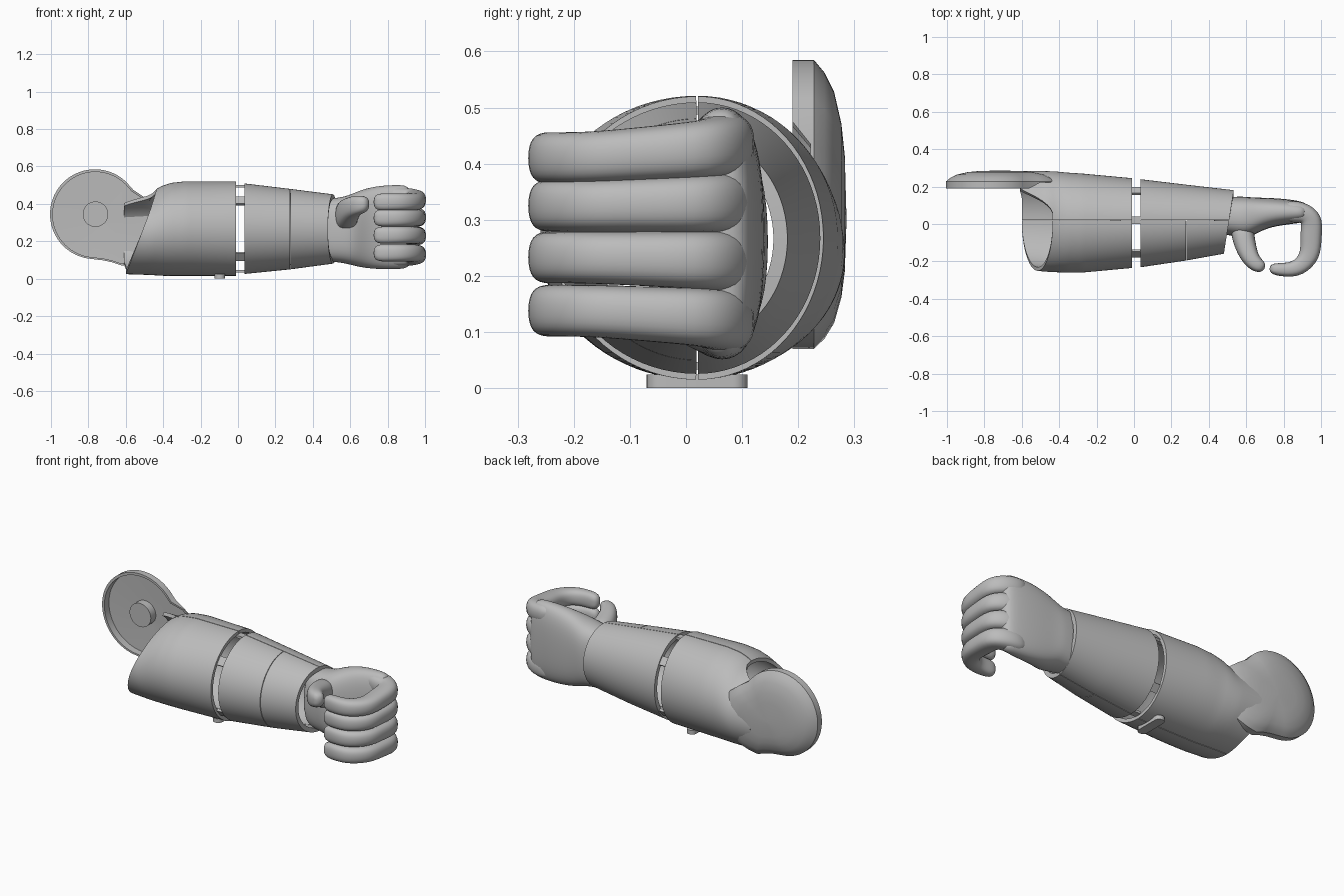
import bpy, bmesh, math
from mathutils import Vector

if "Cube" in bpy.data.objects:
    bpy.data.objects.remove(bpy.data.objects["Cube"], do_unlink=True)

grey = bpy.data.materials.new("plain_grey")
grey.use_nodes = True
grey.diffuse_color = (0.5, 0.5, 0.5, 1)
grey.node_tree.nodes["Principled BSDF"].inputs["Base Color"].default_value = (0.5, 0.5, 0.5, 1)


def finish(name, bm, subsurf=0, angle=35):
    bmesh.ops.recalc_face_normals(bm, faces=bm.faces[:])
    mesh = bpy.data.meshes.new(name)
    bm.to_mesh(mesh)
    bm.free()
    mesh.materials.append(grey)
    obj = bpy.data.objects.new(name, mesh)
    bpy.context.collection.objects.link(obj)
    bpy.ops.object.select_all(action='DESELECT')
    obj.select_set(True)
    bpy.context.view_layer.objects.active = obj
    if subsurf:
        mod = obj.modifiers.new("Smooth", 'SUBSURF')
        mod.levels = mod.render_levels = subsurf
        bpy.ops.object.shade_smooth()
    else:
        bpy.ops.object.shade_smooth_by_angle(angle=math.radians(angle))
    return obj


def loft(name, loops, subsurf=0):
    """Skin closed loops of equal length and cap both ends."""
    bm = bmesh.new()
    rings = [[bm.verts.new(p) for p in loop] for loop in loops]
    n = len(rings[0])
    for a, b in zip(rings, rings[1:]):
        for i in range(n):
            j = (i + 1) % n
            bm.faces.new((a[i], a[j], b[j], b[i]))
    bm.faces.new(rings[0])
    bm.faces.new(rings[-1])
    return finish(name, bm, subsurf)


def tube(name, path, radii, sides=8, power=0.7):
    """Soft boxy tube: radii are (horizontal, vertical) along the path."""
    path = [Vector(p) for p in path]
    loops = []
    for k, p in enumerate(path):
        t = path[min(k + 1, len(path) - 1)] - path[max(k - 1, 0)]
        side = Vector((t.y, -t.x, 0)).normalized()
        loop = []
        for i in range(sides):
            a = 2 * math.pi * (i + 0.5) / sides
            c, s = math.cos(a), math.sin(a)
            u = math.copysign(abs(c) ** power, c) * radii[k][0] * 1.1
            v = math.copysign(abs(s) ** power, s) * radii[k][1] * 1.1
            loop.append(p + side * u + Vector((0, 0, v)))
        loops.append(loop)
    return loft(name, loops, 2)


def interp(table, x):
    x = min(max(x, table[0][0]), table[-1][0])
    for a, b in zip(table, table[1:]):
        if x <= b[0]:
            f = (x - a[0]) / (b[0] - a[0])
            return [p + (q - p) * f for p, q in zip(a[1:], b[1:])]


SEAM = 0.02


def section(table, x, side, a, inset=0):
    """Point on the sleeve; a runs from the top seam to the bottom seam."""
    front, back, low, high = interp(table, x)
    hy = (back if side > 0 else front) - inset
    hz = (high - low) / 2 - inset
    return Vector((x, SEAM + side * hy * math.sin(a), (low + high) / 2 + hz * math.cos(a)))


def half_shell(name, table, side, start, end, thick, nx=16, na=40):
    loops = []
    for i in range(na + 1):
        a = 0.007 + (math.pi - 0.014) * i / na
        ref = section(table, (table[0][0] + table[-1][0]) / 2, side, a)
        x0, x1 = start(ref), end(ref)
        xs = [x0 + (x1 - x0) * k / nx for k in range(nx + 1)]
        loops.append([section(table, x, side, a) for x in xs]
                     + [section(table, x, side, a, thick) for x in reversed(xs)])
    return loft(name, loops)


def block(name, centre, size, bevel, turn=0):
    bm = bmesh.new()
    bmesh.ops.create_cube(bm, size=1)
    bmesh.ops.scale(bm, vec=size, verts=bm.verts)
    if bevel:
        edges = [e for e in bm.edges if abs((e.verts[0].co - e.verts[1].co).z) > size[2] / 2]
        bmesh.ops.bevel(bm, geom=edges, offset=bevel, segments=6, affect='EDGES', profile=0.5)
    obj = finish(name, bm)
    obj.location = centre
    obj.rotation_euler.x = turn
    return obj


# Upper sleeve: two halves split along the seam, with a slanted open end
upper = [(-0.62, 0.26, 0.263, 0.025, 0.455), (-0.47, 0.275, 0.263, 0.02, 0.46),
         (-0.41, 0.278, 0.26, 0.016, 0.495), (-0.36, 0.28, 0.255, 0.015, 0.512),
         (-0.28, 0.28, 0.25, 0.015, 0.521), (-0.01, 0.255, 0.225, 0.015, 0.52)]


def elbow_edge(p):
    x = -0.605 + 0.33 * p.z
    t = min(max((p.y - 0.05) / 0.13, 0), 1)
    return x + (-0.61 - x) * t * t


half_shell("upper_sleeve_front", upper, -1, elbow_edge, lambda p: -0.01, 0.02, nx=24)
half_shell("upper_sleeve_back", upper, 1, elbow_edge, lambda p: -0.01, 0.02, nx=24)

# Forearm sleeve: tapered; the front half has a cross seam
lower = [(0.03, 0.252, 0.22, 0.025, 0.51), (0.28, 0.215, 0.19, 0.05, 0.48),
         (0.54, 0.168, 0.16, 0.085, 0.447)]
cuff = lambda p: 0.506 + 0.13 * p.y
half_shell("forearm_back", lower, 1, lambda p: 0.035, cuff, 0.025)
half_shell("forearm_front_inner", lower, -1, lambda p: 0.035, lambda p: 0.278, 0.025)
half_shell("forearm_front_outer", lower, -1, lambda p: 0.281, cuff, 0.025)

# Tabs bridging the gap between the sleeves
for side in (-1, 1):
    for deg in (50, 130):
        a = math.radians(deg)
        p = section(upper, -0.01, side, a, 0.022)
        block("joint_tab", (0.012, p.y, p.z), (0.05, 0.05, 0.014), 0, -side * a)
for z in (0.495, 0.04):
    block("seam_tab", (0.012, SEAM, z), (0.05, 0.04, 0.014), 0)

# Fastener under the upper sleeve
block("fastener", (-0.097, SEAM, 0.012), (0.055, 0.18, 0.024), 0.026)

# Elbow dish: round outline with a neck that runs into the sleeve
outline = []
for i in range(45):
    a = math.radians(45 + 5 * i)
    outline.append((-0.765 + 0.24 * math.cos(a), 0.345 + 0.24 * math.sin(a)))
outline += [(-0.72, 0.098), (-0.67, 0.087), (-0.62, 0.07), (-0.56, 0.08), (-0.5, 0.1),
            (-0.42, 0.18), (-0.40, 0.28), (-0.43, 0.38), (-0.5, 0.435), (-0.56, 0.475)]
cx, cz = -0.72, 0.3
rings = [(0.02, 0.286), (0.4, 0.283), (0.6, 0.277), (0.8, 0.264), (0.92, 0.247), (1, 0.228),
         (1, 0.19), (0.95, 0.19), (0.95, 0.232), (0.02, 0.24)]
loops = []
for scale, y in rings:
    loop = []
    for x, z in outline:
        lip = 0.222 if x > -0.52 else 0
        loop.append((cx + (x - cx) * scale, max(y, lip), cz + (z - cz) * scale))
    loops.append(loop)
loft("elbow_dish", loops)

# Pivot peg in the dish
ring = [(math.cos(math.tau * i / 40) * 0.068, math.sin(math.tau * i / 40) * 0.068) for i in range(40)]
loft("elbow_peg", [[(-0.762 + u, y, 0.345 + v) for u, v in ring] for y in (0.192, 0.25)])

# Palm and wrist
tube("palm",
     [(0.42, 0.05, 0.26), (0.54, 0.04, 0.26), (0.6, 0.035, 0.262), (0.66, 0.052, 0.268),
      (0.75, 0.065, 0.274), (0.88, 0.065, 0.277), (0.94, 0.06, 0.277)],
     [(0.085, 0.155), (0.1, 0.16), (0.105, 0.175), (0.085, 0.195),
      (0.07, 0.21), (0.058, 0.212), (0.04, 0.2)], sides=12)

# Four fingers curled around a round grip
curl = [(0.78, 0.07), (0.9, 0.065), (0.955, 0.03), (0.945, -0.07), (0.945, -0.17),
        (0.88, -0.24), (0.8, -0.247), (0.72, -0.237)]
girth = [0.055, 0.06, 0.06, 0.056, 0.055, 0.045, 0.036, 0.028]
for knuckle, tip in ((0.44, 0.41), (0.333, 0.325), (0.223, 0.233), (0.115, 0.138)):
    path, radii = [], []
    for k, (x, y) in enumerate(curl):
        f = min(k / 4, 1)
        path.append((x, y, knuckle + (tip - knuckle) * f))
        radii.append((girth[k], 0.056 - 0.011 * f))
    tube("finger", path, radii)

# Thumb closing the grip from the other side
tube("thumb",
     [(0.57, 0.02, 0.32), (0.585, -0.08, 0.35), (0.61, -0.16, 0.38), (0.645, -0.215, 0.395),
      (0.7, -0.24, 0.4)],
     [(0.06, 0.09), (0.06, 0.075), (0.05, 0.058), (0.042, 0.05), (0.028, 0.036)])
